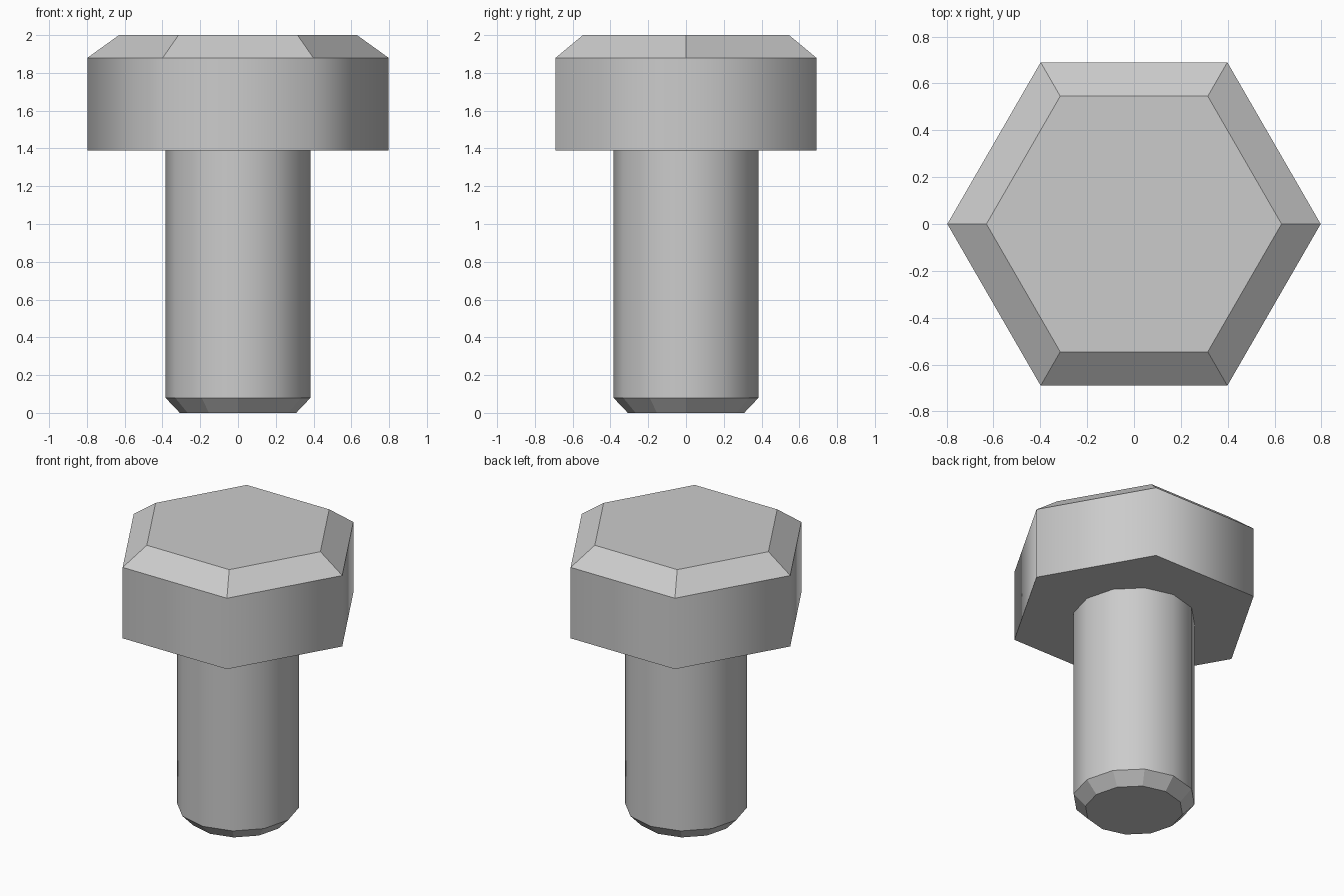
import bpy, bmesh
from math import cos, sin, tau

cube = bpy.data.objects.get("Cube")
if cube:
    bpy.data.objects.remove(cube, do_unlink=True)

steel = bpy.data.materials.new("light_grey_steel")
steel.use_nodes = True
steel.diffuse_color = (0.6, 0.6, 0.6, 1)
steel.node_tree.nodes["Principled BSDF"].inputs["Base Color"].default_value = (0.6, 0.6, 0.6, 1)


def turned_prism(name, sides, profile):
    """Stack rings of (radius, height) from bottom to top; upright walls are smooth."""
    bm = bmesh.new()
    rings = [[bm.verts.new((r * cos(tau * i / sides), r * sin(tau * i / sides), z))
              for i in range(sides)] for r, z in profile]
    bm.faces.new(rings[0][::-1])
    bm.faces.new(rings[-1])
    for low, high in zip(rings, rings[1:]):
        for i in range(sides):
            j = (i + 1) % sides
            bm.faces.new((low[i], low[j], high[j], high[i]))
    bm.normal_update()
    for face in bm.faces:
        face.smooth = abs(face.normal.z) < 0.01
    # Keep chamfer and cap borders crisp
    for edge in bm.edges:
        edge.smooth = all(f.smooth for f in edge.link_faces)
    mesh = bpy.data.meshes.new(name)
    bm.to_mesh(mesh)
    bm.free()
    mesh.materials.append(steel)
    obj = bpy.data.objects.new(name, mesh)
    bpy.context.collection.objects.link(obj)
    return obj


# Hexagonal head with chamfered top
turned_prism("hex_head", 6, [(0.797, 1.39), (0.797, 1.88), (0.63, 2.0)])
# Round shank with chamfered tip
turned_prism("shank", 12, [(0.308, 0), (0.384, 0.08), (0.384, 1.39)])
